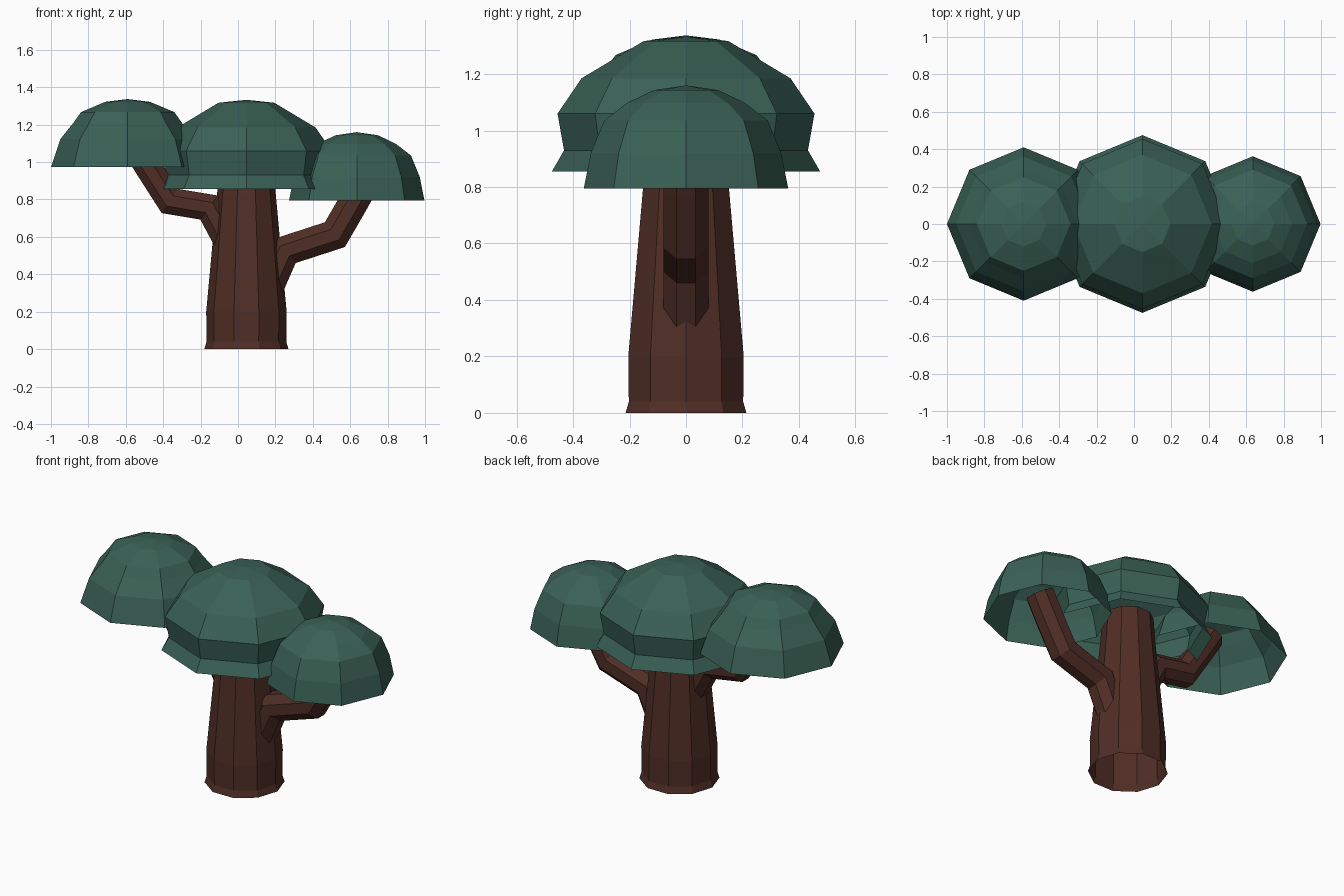
import bpy, bmesh, math
from mathutils import Vector

if "Cube" in bpy.data.objects:
    bpy.data.objects.remove(bpy.data.objects["Cube"])


def material(name, rgb):
    m = bpy.data.materials.new(name)
    m.diffuse_color = (*rgb, 1)
    m.use_nodes = True
    m.node_tree.nodes["Principled BSDF"].inputs["Base Color"].default_value = m.diffuse_color
    return m


BARK = material("brown bark", (0.080, 0.027, 0.019))
LEAF = material("dark green leaves", (0.042, 0.119, 0.091))


def skin(name, rings, mat, close_end=False):
    """Join equal-sized rings of points with quads; a one-point ring makes a tip."""
    bm = bmesh.new()
    loops = [[bm.verts.new(p) for p in ring] for ring in rings]
    for a, b in zip(loops, loops[1:]):
        n = len(a)
        for i in range(n):
            j = (i + 1) % n
            if len(b) == 1:
                bm.faces.new((a[i], a[j], b[0]))
            else:
                bm.faces.new((a[i], a[j], b[j], b[i]))
    if close_end:
        bm.faces.new(loops[-1])
    bmesh.ops.recalc_face_normals(bm, faces=bm.faces)
    me = bpy.data.meshes.new(name)
    bm.to_mesh(me)
    bm.free()
    me.materials.append(mat)
    ob = bpy.data.objects.new(name, me)
    bpy.context.collection.objects.link(ob)
    return ob


def lathe(name, cx, profile, sides, mat, close_end=False):
    """Revolve (radius, z) points about a vertical axis at x = cx."""
    rings = []
    for r, z in profile:
        n = sides if r > 0 else 1
        rings.append([(cx + r * math.cos(math.tau * i / sides),
                       r * math.sin(math.tau * i / sides), z) for i in range(n)])
    return skin(name, rings, mat, close_end)


def branch(name, path, r, sides=8):
    """Mitred octagonal tube along (x, z) points in the y = 0 plane."""
    pts = [Vector(p) for p in path]
    rings = []
    for k, p in enumerate(pts):
        d0 = (p - pts[k - 1]).normalized() if k else (pts[1] - p).normalized()
        d1 = (pts[k + 1] - p).normalized() if k < len(pts) - 1 else d0
        t = (d0 + d1).normalized()
        side = Vector((-t.y, t.x)) / t.dot(d0)
        ring = []
        for i in range(sides):
            a = math.tau * (i + 0.5) / sides
            q = p + side * (r * math.cos(a))
            ring.append((q.x, r * math.sin(a), q.y))
        rings.append(ring)
    return skin(name, rings, BARK, True)


# Trunk: ten sides, flared foot, open underneath
lathe("trunk", 0.045, [(0.225, 0), (0.213, 0.04), (0.215, 0.2), (0.155, 0.85),
                       (0.145, 1.0)], 10, BARK, True)

# Bent branches
branch("right_branch", [(0.16, 0.32), (0.25, 0.525), (0.518, 0.612),
                        (0.625, 0.797), (0.69, 0.92)], 0.086)
branch("left_branch", [(-0.05, 0.56), (-0.155, 0.757), (-0.365, 0.792),
                       (-0.481, 0.973), (-0.56, 1.10)], 0.077)

# Hollow eight-sided leaf domes
lathe("middle_canopy", 0.045, [(0.475, 0.855), (0.432, 0.93), (0.455, 1.06),
                               (0.37, 1.185), (0.15, 1.317), (0, 1.333)], 8, LEAF)
lathe("left_canopy", -0.59, [(0.41, 0.973), (0.36, 1.123), (0.29, 1.21),
                             (0.25, 1.267), (0.12, 1.322), (0, 1.337)], 8, LEAF)
lathe("right_canopy", 0.635, [(0.362, 0.795), (0.337, 0.92), (0.29, 1.035),
                              (0.21, 1.097), (0.115, 1.143), (0, 1.16)], 8, LEAF)
